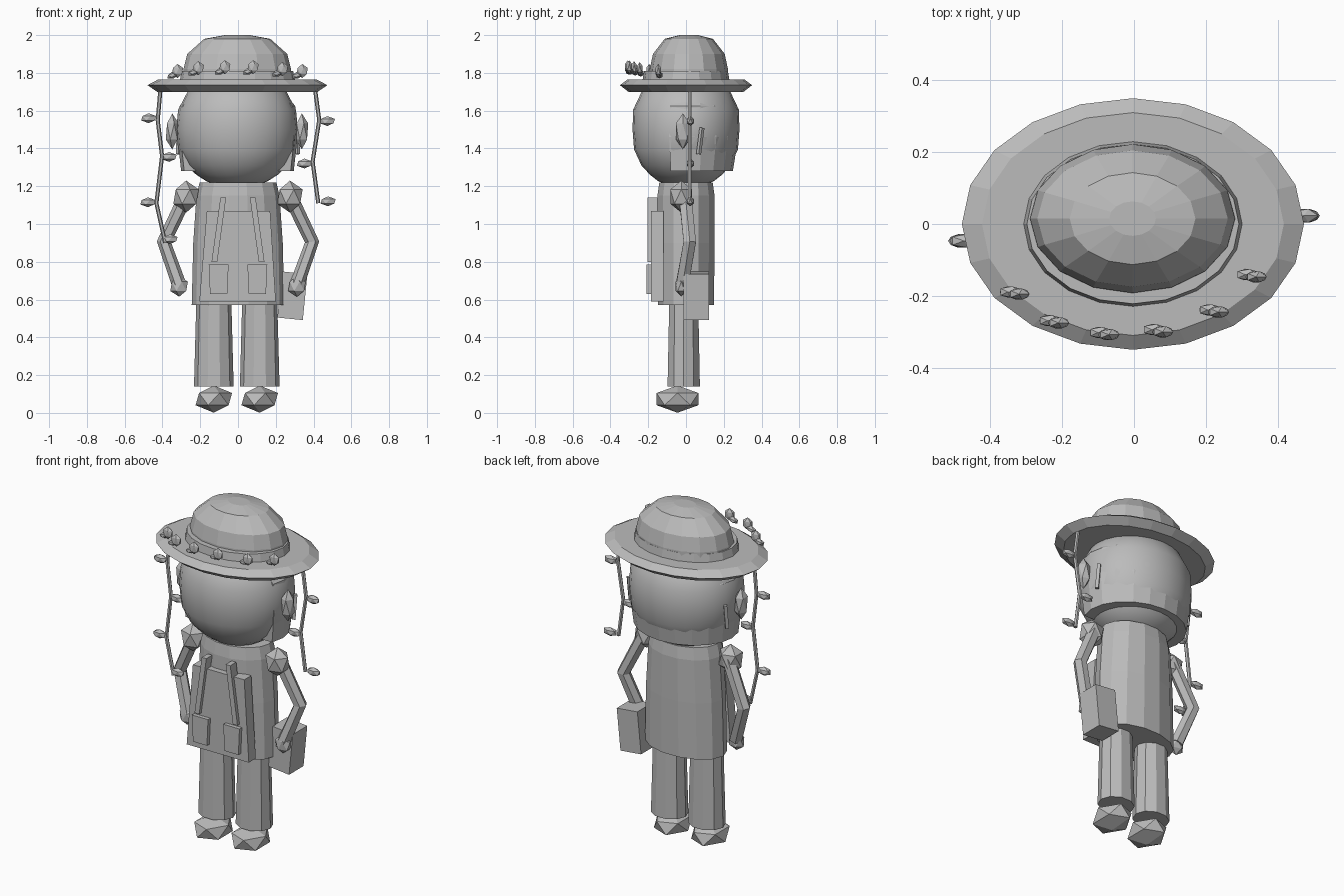
import bpy, bmesh, math
from mathutils import Vector, Matrix

if "Cube" in bpy.data.objects:
    bpy.data.objects.remove(bpy.data.objects["Cube"])

clay = bpy.data.materials.new("plain_grey")
clay.diffuse_color = (0.5, 0.5, 0.5, 1)
clay.use_nodes = True
clay.node_tree.nodes["Principled BSDF"].inputs["Base Color"].default_value = clay.diffuse_color


def finish(name, bm, smooth=False):
    bmesh.ops.recalc_face_normals(bm, faces=bm.faces)
    me = bpy.data.meshes.new(name)
    bm.to_mesh(me)
    bm.free()
    me.materials.append(clay)
    for p in me.polygons:
        p.use_smooth = smooth
    ob = bpy.data.objects.new(name, me)
    bpy.context.collection.objects.link(ob)
    return ob


def lathe(name, rings, sides, cx=0, cy=0, arc=None, smooth=False):
    """Elliptical rings (z, rx, ry); an optional arc gives a closed wedge."""
    bm = bmesh.new()
    a0, a1 = arc or (0, 2 * math.pi)
    n = sides + 1 if arc else sides
    loops = []
    for z, rx, ry in rings:
        loops.append([bm.verts.new((cx + rx * math.cos(a0 + (a1 - a0) * i / sides),
                                    cy + ry * math.sin(a0 + (a1 - a0) * i / sides), z))
                      for i in range(n)])
    for lo, hi in zip(loops, loops[1:]):
        for i in range(n):
            j = (i + 1) % n
            bm.faces.new((lo[i], lo[j], hi[j], hi[i]))
    bm.faces.new(loops[0])
    bm.faces.new(loops[-1])
    return finish(name, bm, smooth)


def nugget(name, pos, size, tilt=0):
    """Faceted icosahedron scaled to the given radii."""
    bm = bmesh.new()
    m = Matrix.Translation(pos) @ Matrix.Rotation(tilt, 4, 'Y') @ Matrix.Diagonal((*size, 1))
    bmesh.ops.create_icosphere(bm, subdivisions=1, radius=1, matrix=m)
    return finish(name, bm)


def box(name, pos, size, tilt=0):
    bm = bmesh.new()
    m = Matrix.Translation(pos) @ Matrix.Rotation(tilt, 4, 'Y') @ Matrix.Diagonal((*size, 1))
    bmesh.ops.create_cube(bm, size=1, matrix=m)
    return finish(name, bm)


def tube(name, pts, r, sides=6):
    """Round-section limb with mitred joints along a path in the side plane."""
    pts = [Vector(p) for p in pts]
    bm = bmesh.new()
    loops = []
    for i, p in enumerate(pts):
        d = (pts[min(i + 1, len(pts) - 1)] - pts[max(i - 1, 0)]).normalized()
        u = d.cross(Vector((0, 1, 0))).normalized()
        v = d.cross(u)
        loops.append([bm.verts.new(p + r * (u * math.cos(k * 2 * math.pi / sides)
                                            + v * math.sin(k * 2 * math.pi / sides)))
                      for k in range(sides)])
    for lo, hi in zip(loops, loops[1:]):
        for k in range(sides):
            j = (k + 1) % sides
            bm.faces.new((lo[k], lo[j], hi[j], hi[k]))
    bm.faces.new(loops[0])
    bm.faces.new(loops[-1])
    return finish(name, bm)


def plate(name, outline, y0, y1):
    """Outline in x and z, extruded between two depths."""
    bm = bmesh.new()
    f = [bm.verts.new((x, y0, z)) for x, z in outline]
    b = [bm.verts.new((x, y1, z)) for x, z in outline]
    bm.faces.new(f)
    bm.faces.new(b)
    for i in range(len(f)):
        j = (i + 1) % len(f)
        bm.faces.new((f[i], f[j], b[j], b[i]))
    return finish(name, bm)


# Hat: brim, band and crown
lathe("hat_brim", [(1.70, .425, .305), (1.735, .476, .35), (1.765, .42, .31)], 20, -.003)
lathe("hat_band", [(1.76, .305, .23), (1.81, .295, .222)], 20, -.003, 0)
lathe("hat_crown", [(1.76, .287, .208), (1.82, .285, .207), (1.90, .265, .19),
                    (1.98, .175, .128), (2.0, .065, .048)], 16, -.004, .015)

# Beads with a small leaf along the front of the brim
for x, y, z in [(-.32, -.195, 1.81), (-.21, -.275, 1.825), (-.07, -.308, 1.83),
                (.08, -.30, 1.83), (.235, -.245, 1.82), (.34, -.147, 1.81)]:
    nugget("brim_bead", (x, y, z), (.033, .018, .037))
    nugget("brim_leaf", (x - .025, y + .006, z - .022), (.035, .018, .018), -.3)

# Head and the hair wrapped around its back
lathe("head", [(1.20, .08, .07), (1.225, .16, .145), (1.26, .215, .19), (1.31, .268, .236),
               (1.395, .312, .275), (1.50, .322, .283), (1.605, .312, .28),
               (1.70, .262, .235), (1.74, .21, .19)], 24, -.005, smooth=True)
lathe("hair", [(1.28, .298, .248), (1.46, .318, .277), (1.625, .306, .258), (1.72, .225, .19)],
      12, -.003, 0, arc=(math.radians(-19), math.radians(199)))

# Ears and side locks
for s in (-1, 1):
    nugget("ear", (-.005 + s * .343, -.017, 1.49), (.038, .043, .095))
    tube("side_lock", [(s * .315, .085, 1.51), (s * .315, .067, 1.37)], .013, 4)

# Hanging vines with leaves
vines = [(-.05, [(-.41, 1.72), (-.425, 1.55), (-.402, 1.36), (-.432, 1.11), (-.385, .90)],
          [(-.473, 1.56), (-.365, 1.355), (-.477, 1.115), (-.36, .92)]),
         (.02, [(.407, 1.72), (.43, 1.55), (.395, 1.33), (.425, 1.11)],
          [(.473, 1.545), (.352, 1.32), (.477, 1.12)])]
for y, path, leaves in vines:
    tube("vine", [(x, y, z) for x, z in path], .011, 6)
    for x, z in leaves:
        nugget("vine_leaf", (x, y + .003, z), (.045, .022, .026))

# Torso
lathe("torso", [(.57, .245, .152), (.90, .237, .155), (1.15, .22, .155), (1.22, .203, .145)], 14)

# Apron with straps and pockets
plate("apron", [(-.205, .59), (.20, .59), (.17, 1.07), (-.165, 1.07)], -.185, -.12)
for s in (-1, 1):
    x0, x1 = s * .078, s * .125
    plate("apron_strap", [(x0 - .015, 1.14), (x0 + .015, 1.14), (x1 + .015, .80), (x1 - .015, .80)],
          -.205, -.15)
    plate("apron_pocket", [(s * .05, .785), (s * .155, .785), (s * .148, .63), (s * .057, .63)],
          -.208, -.18)

# Legs and shoes
for side, x in (("left", .115), ("right", -.128)):
    lathe(side + "_leg", [(.14, .105, .09), (.62, .092, .08)], 10, x, -.012)
    nugget(side + "_shoe", (x, -.045, .073), (.108, .13, .072))

# Arms, shoulders and hands
for side, s in (("left", 1), ("right", -1)):
    tube(side + "_arm", [(s * .275, -.005, 1.15), (s * .392, .02, .905), (s * .312, -.02, .68)],
         .038, 6)
    nugget(side + "_shoulder", (s * .275, -.025, 1.145), (.075, .068, .085))
    nugget(side + "_hand", (s * .312, -.025, .67), (.052, .035, .055))

# Bag held in the left hand
box("bag", (.288, .053, .62), (.135, .135, .245), .1)
